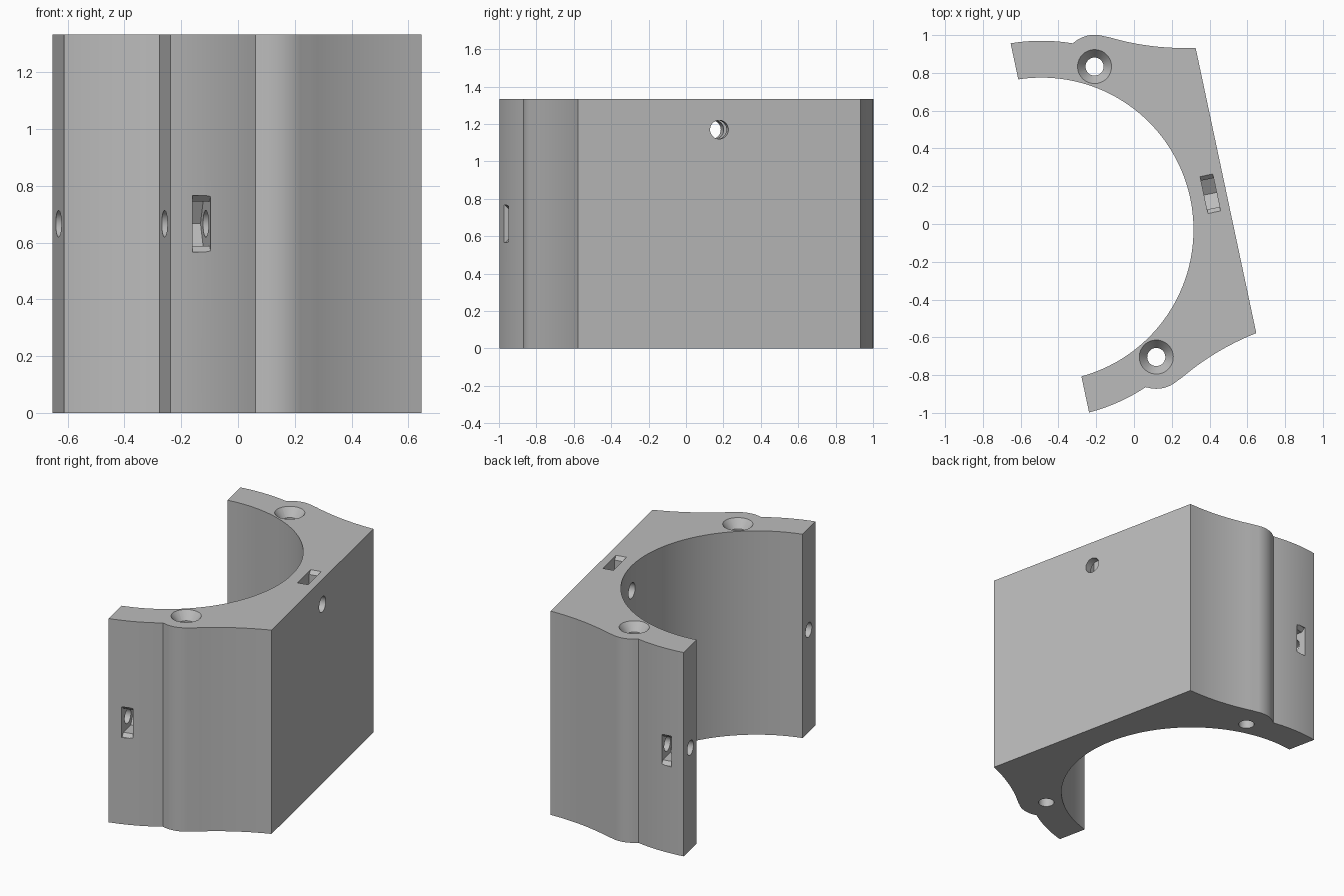
import bpy, bmesh
from math import sin, cos, pi, radians, atan2, asin, acos
from mathutils import Matrix, Vector

cube = bpy.data.objects.get("Cube")
if cube:
    bpy.data.objects.remove(cube, do_unlink=True)

HEIGHT = 1.333
INNER, OUTER, FLAT = 0.805, 1.0, 0.9985    # bore, ear and flat back distances
END = 0.0455                               # plane of the two ear ends
BOSS, BOSS_R = Vector((0.4545, 0.786)), 0.168
FILLET, FILLET_R = Vector((1.2295, 2.153)), 1.4
PLACE = Matrix.Translation((-0.49, -0.03, 0)) @ Matrix.Rotation(radians(12), 4, 'Z')
X, Y, Z = Vector((1, 0, 0)), Vector((0, 1, 0)), Vector((0, 0, 1))

grey = bpy.data.materials.new("plain grey")
grey.use_nodes = True
colour = (0.5, 0.5, 0.5, 1)
grey.diffuse_color = colour
grey.node_tree.nodes["Principled BSDF"].inputs["Base Color"].default_value = colour


def arc(centre, r, a, b, n):
    return [(centre[0] + r * cos(a + (b - a) * i / n),
             centre[1] + r * sin(a + (b - a) * i / n)) for i in range(n + 1)]


def circle(r, n=40):
    return arc((0, 0), r, 0, 2 * pi, n)[:-1]


def prism(name, pts, origin, u, v, along, taper=1.0):
    """Sweep a flat outline (in axes u, v) along a vector."""
    bm = bmesh.new()
    origin = Vector(origin)
    a = [bm.verts.new(origin + u * p + v * q) for p, q in pts]
    b = [bm.verts.new(origin + along + (u * p + v * q) * taper) for p, q in pts]
    bm.faces.new(a)
    bm.faces.new(b)
    for i in range(len(a)):
        j = (i + 1) % len(a)
        bm.faces.new((a[i], a[j], b[j], b[i]))
    bmesh.ops.recalc_face_normals(bm, faces=bm.faces)
    bm.transform(PLACE)
    mesh = bpy.data.meshes.new(name)
    bm.to_mesh(mesh)
    bm.free()
    mesh.materials.append(grey)
    ob = bpy.data.objects.new(name, mesh)
    bpy.context.collection.objects.link(ob)
    return ob


def nut_slot(name, centre, across, opening, thick_axis, reach):
    """Hex nut pocket, point inwards, with flared mouth at the surface."""
    half = [(0.078, -0.045), (0.078, reach - 0.022), (0.1, reach), (0.1, reach + 0.1)]
    pts = [(0, -0.09)] + half + [(-p, q) for p, q in reversed(half)]
    return prism(name, pts, Vector(centre) - thick_axis * 0.034, across, opening,
                 thick_axis * 0.068)


# Half outline: ear, boss, concave flank, back corner
boss_join = Vector((0.366, 0.929))
to_fillet = FILLET - BOSS
boss_from = atan2(boss_join.y - BOSS.y, boss_join.x - BOSS.x)
boss_to = atan2(to_fillet.y, to_fillet.x)
corner = Vector((FLAT, 0.772)) - FILLET
outer_half = arc((0, 0), OUTER, acos(END / OUTER), atan2(boss_join.y, boss_join.x), 10)
outer_half += arc(BOSS, BOSS_R, boss_from, boss_to, 16)[1:]
outer_half += arc(FILLET, FILLET_R, boss_to - pi, atan2(corner.y, corner.x), 16)[1:]
bore_end = acos(END / INNER)
outline = outer_half + [(x, -y) for x, y in reversed(outer_half)]
outline += arc((0, 0), INNER, -bore_end, bore_end, 96)
body = prism("clamp_body", outline, (0, 0, 0), X, Y, Z * HEIGHT)

# Cutters: countersunk boss holes, ear screws and nut pockets on both sides
cutters = []
for side, s in (("left", 1), ("right", -1)):
    bx, by = BOSS.x, BOSS.y * s
    cutters.append(prism(side + "_boss_hole", circle(0.048), (bx, by, -0.1), X, Y,
                         Z * (HEIGHT + 0.2)))
    cutters.append(prism(side + "_countersink", circle(0.094), (bx, by, HEIGHT + 0.005),
                         X, Y, Z * -0.06, 0.5))
    ear = (0, 0.898 * s, HEIGHT / 2)
    cutters.append(prism(side + "_ear_hole", circle(0.047), ear, Y, Z, X * 0.28))
    cutters.append(nut_slot(side + "_ear_slot", Vector(ear) + X * 0.16, Z, Y * s, X, 0.087))

# Back screw hole and its pocket in the top face
cutters.append(prism("back_hole", circle(0.05), (0.6, 0, 1.17), Y, Z, X * 0.6))
cutters.append(nut_slot("top_slot", (0.914, 0, 1.17), Y, Z, X, HEIGHT - 1.17))

bpy.context.view_layer.objects.active = body
for cutter in cutters:
    cutter.hide_render = True
    mod = body.modifiers.new(cutter.name, 'BOOLEAN')
    mod.operation = 'DIFFERENCE'
    mod.solver = 'EXACT'
    mod.object = cutter
    bpy.ops.object.modifier_apply(modifier=mod.name)
for cutter in cutters:
    bpy.data.objects.remove(cutter, do_unlink=True)

bpy.ops.object.select_all(action='DESELECT')
body.select_set(True)
bpy.ops.object.shade_smooth_by_angle(angle=radians(25))
